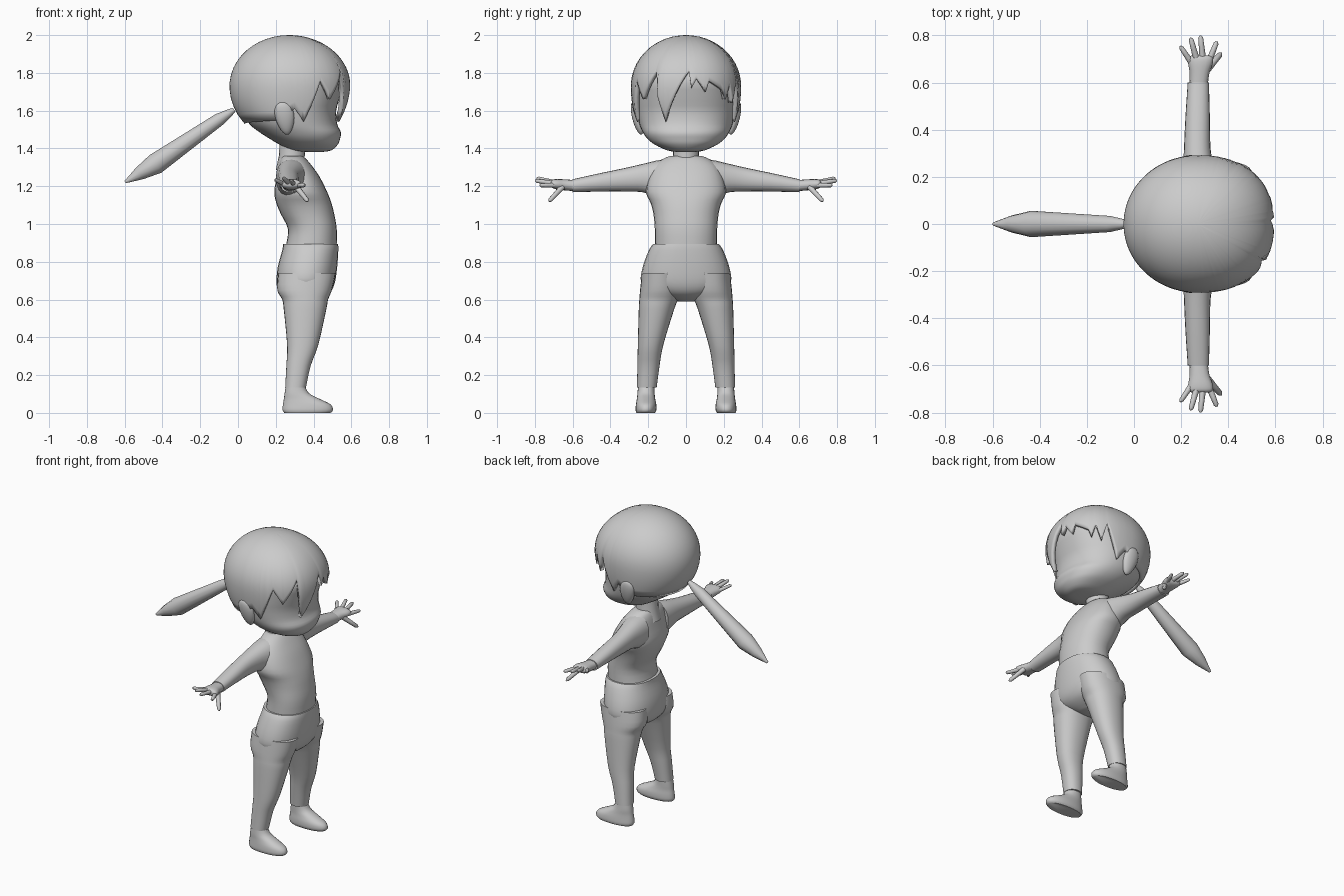
import bpy, bmesh
from math import sin, cos, pi, sqrt, radians
from mathutils import Vector

if "Cube" in bpy.data.objects:
    bpy.data.objects.remove(bpy.data.objects["Cube"])


def finish(name, bm, mirror=False, angle=45):
    bmesh.ops.recalc_face_normals(bm, faces=bm.faces)
    me = bpy.data.meshes.new(name)
    bm.to_mesh(me)
    bm.free()
    ob = bpy.data.objects.new(name, me)
    bpy.context.collection.objects.link(ob)
    bpy.ops.object.select_all(action='DESELECT')
    ob.select_set(True)
    bpy.context.view_layer.objects.active = ob
    bpy.ops.object.shade_smooth_by_angle(angle=radians(angle))
    if mirror:
        m = ob.modifiers.new("mirror", 'MIRROR')
        m.use_axis = (False, True, False)
    return ob


def skin(bm, rings):
    """Bridge rings of points into a closed tube."""
    vs = [[bm.verts.new(p) for p in r] for r in rings]
    n = len(vs[0])
    for a, b in zip(vs, vs[1:]):
        for i in range(n):
            bm.faces.new((a[i], a[(i + 1) % n], b[(i + 1) % n], b[i]))
    bm.faces.new(vs[0])
    bm.faces.new(vs[-1])


def power(v, e):
    return (1 if v >= 0 else -1) * abs(v) ** e


def catmull(rows, steps):
    out = []
    for i in range(len(rows) - 1):
        p0, p1, p2, p3 = rows[max(i - 1, 0)], rows[i], rows[i + 1], rows[min(i + 2, len(rows) - 1)]
        for s in range(steps):
            t = s / steps
            out.append([b + 0.5 * t * (c - a + t * (2*a - 5*b + 4*c - d + t * (3*(b - c) + d - a)))
                        for a, b, c, d in zip(p0, p1, p2, p3)])
    return out + [rows[-1]]


def loft(name, rows, axis='z', n=28, e=0.9, mirror=False, steps=3):
    """Rows are (position, a0, a1, b0, b1): extents of each rounded section."""
    rings = []
    for t, a0, a1, b0, b1 in catmull(rows, steps):
        ring = []
        for i in range(n):
            w = 2 * pi * i / n
            a = (a0 + a1) / 2 + (a1 - a0) / 2 * power(cos(w), e)
            b = (b0 + b1) / 2 + (b1 - b0) / 2 * power(sin(w), e)
            ring.append((a, b, t) if axis == 'z' else (a, t, b))
        rings.append(ring)
    bm = bmesh.new()
    skin(bm, rings)
    return finish(name, bm, mirror)


def tube(name, pts, radii, n=10, mirror=False):
    pts = [Vector(p) for p in pts]
    d = (pts[-1] - pts[0]).normalized()
    u = d.cross(Vector((0, 0, 1)))
    u = (u if u.length > 0.01 else Vector((0, 1, 0))).normalized()
    v = d.cross(u)
    bm = bmesh.new()
    skin(bm, [[p + r * (u * cos(2*pi*i/n) + v * sin(2*pi*i/n)) for i in range(n)]
              for p, r in zip(pts, radii)])
    return finish(name, bm, mirror)


def sym(rows):
    return [(z, x0, x1, -y, y) for z, x0, x1, y in rows]


# Face and skull
loft("head", sym([(1.382, .36, .45, .05), (1.39, .28, .495, .10), (1.42, .22, .528, .165),
                  (1.45, .17, .54, .203), (1.485, .115, .545, .228), (1.53, .06, .525, .247),
                  (1.60, .02, .52, .262), (1.68, .0, .54, .268), (1.78, .0, .55, .26),
                  (1.90, .1, .45, .16)]), n=40)

# Hair cap with jagged fringe: (angle from the face direction, bottom height)
edge = [(-180, 1.53), (-100, 1.55), (-86, 1.61), (-77, 1.54), (-70, 1.64), (-62, 1.76),
        (-50, 1.66), (-31, 1.81), (-28, 1.67), (-21, 1.54), (2, 1.81), (4, 1.72), (9, 1.77),
        (18, 1.70), (22, 1.76), (40, 1.71), (44, 1.66), (50, 1.74), (57, 1.64), (64, 1.76),
        (77, 1.54), (86, 1.61), (100, 1.55), (180, 1.53)]


def edge_z(a):
    for (a0, z0), (a1, z1) in zip(edge, edge[1:]):
        if a0 <= a <= a1:
            return z0 + (z1 - z0) * (a - a0) / (a1 - a0)


def hair_point(a, z):
    w, s = radians(a), z - 1.73
    front = cos(w) > 0
    e = 0.87 if front else 1

    def f(low):
        return sqrt(max(0, 1 - (s / (0.27 if s > 0 else low)) ** 2))
    rx = 0.325 * f(0.38) if front else 0.315 * f(0.30)
    return (0.27 + rx * power(cos(w), e), 0.292 * f(0.45) * power(sin(w), e), z)


angles = sorted(set(range(-180, 180, 4)) | {a for a, _ in edge[:-1]})
bm = bmesh.new()
top = bm.verts.new((0.27, 0, 2.0))
cols = []
for a in angles:
    zb = edge_z(a)
    cols.append([bm.verts.new(hair_point(a, 2.0 - (2.0 - zb) * (1 - cos(k / 16 * pi / 2))))
                 for k in range(1, 17)])
for c, d in zip(cols, cols[1:] + cols[:1]):
    bm.faces.new((top, c[0], d[0]))
    for k in range(15):
        bm.faces.new((c[k], c[k + 1], d[k + 1], d[k]))
hair = finish("hair", bm, angle=60)
mod = hair.modifiers.new("thickness", 'SOLIDIFY')
mod.thickness = 0.025
mod.offset = -1

# Ponytail
tube("ponytail", [(-.02, 0, 1.605), (-.05, 0, 1.585), (-.10, 0, 1.553), (-.437, 0, 1.318),
                  (-.52, 0, 1.268), (-.597, 0, 1.222)], [.012, .022, .034, .056, .036, .007], n=12)

# Ears
bpy.ops.mesh.primitive_uv_sphere_add(segments=20, ring_count=12, radius=1)
ear = bpy.context.object
ear.name = "ears"
for v in ear.data.vertices:
    x, y, z = v.co.x * (.05 + .012 * v.co.z), v.co.y * .026, v.co.z * .09
    a = -0.26
    v.co = (0.248 + x - .12 * z, .258 + y * cos(a) - z * sin(a), 1.56 + y * sin(a) + z * cos(a))
bpy.ops.object.shade_smooth()
ear.modifiers.new("mirror", 'MIRROR').use_axis = (False, True, False)

# Neck and shirt
tube("neck", [(.28, 0, 1.28), (.285, 0, 1.36), (.29, 0, 1.43)], [.08, .068, .07], n=20)
loft("shirt", sym([(.87, .25, .522, .165), (.97, .265, .523, .165), (1.05, .228, .51, .172),
                   (1.11, .203, .495, .187), (1.17, .192, .472, .212), (1.25, .205, .432, .195),
                   (1.31, .215, .39, .165), (1.345, .225, .36, .12), (1.36, .235, .34, .085)]))
loft("sleeves", [(.10, .20, .375, 1.14, 1.345), (.16, .203, .36, 1.145, 1.335),
                 (.23, .208, .34, 1.168, 1.318), (.32, .212, .325, 1.172, 1.297),
                 (.45, .218, .322, 1.172, 1.27), (.60, .228, .318, 1.168, 1.237)],
     axis='y', n=20, mirror=True)

# Hands
loft("palms", [(.58, .235, .312, 1.173, 1.232), (.64, .236, .32, 1.178, 1.236),
               (.68, .23, .334, 1.182, 1.238), (.705, .23, .335, 1.19, 1.235),
               (.715, .245, .32, 1.2, 1.225)], axis='y', n=16, mirror=True)
for part, root, tip, r in [
        ("thumbs", (.31, .655, 1.195), (.37, .725, 1.12), .016),
        ("index_fingers", (.318, .69, 1.205), (.352, .775, 1.205), .014),
        ("middle_fingers", (.292, .70, 1.215), (.282, .80, 1.23), .014),
        ("ring_fingers", (.265, .70, 1.22), (.24, .79, 1.243), .014),
        ("little_fingers", (.243, .685, 1.212), (.196, .755, 1.235), .013)]:
    a, b = Vector(root), Vector(tip)
    tube(part, [a, a.lerp(b, .5), a.lerp(b, .9), b], [r, r * .85, r * .75, r * .3], n=8, mirror=True)

# Trousers
loft("hips", sym([(.893, .238, .53, .175), (.86, .234, .531, .197), (.77, .21, .525, .23),
                  (.69, .204, .513, .238), (.64, .215, .49, .19), (.61, .25, .45, .11),
                  (.59, .30, .40, .04)]))
loft("trouser_legs", [(.74, .213, .517, .03, .233), (.65, .208, .497, .03, .243),
                      (.60, .234, .477, .042, .247), (.55, .242, .468, .062, .25),
                      (.36, .26, .425, .12, .255), (.25, .256, .385, .14, .257),
                      (.135, .25, .36, .155, .26)], mirror=True)

# Feet
loft("feet", [(0, .245, .49, .165, .262), (.015, .236, .503, .157, .267), (.045, .238, .49, .157, .265),
              (.075, .243, .43, .163, .26), (.105, .247, .375, .166, .257),
              (.15, .255, .352, .166, .253)], n=24, mirror=True)
